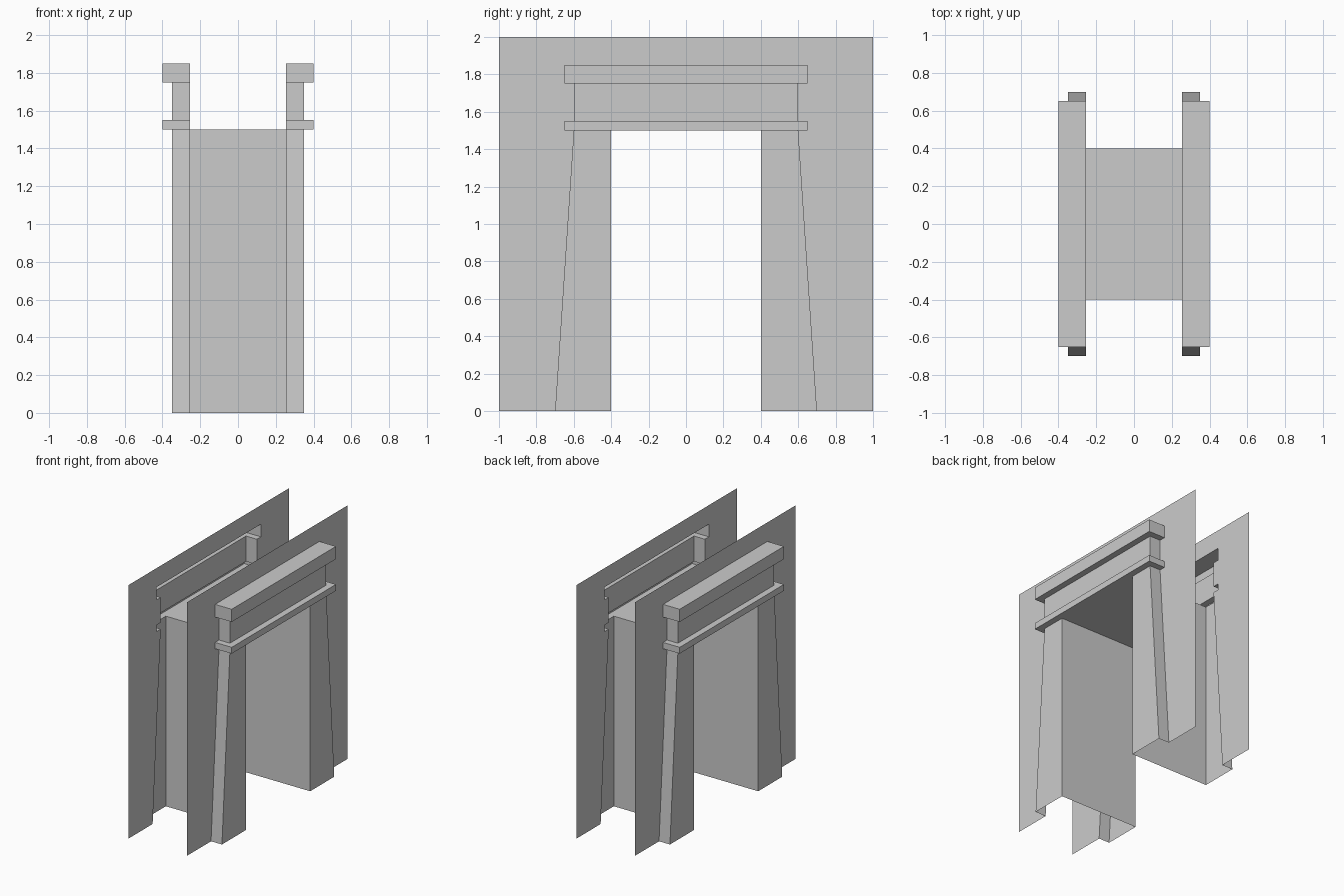
import bpy
import bmesh
from mathutils import Vector

if "Cube" in bpy.data.objects:
    bpy.data.objects.remove(bpy.data.objects["Cube"])

WALL, FACE, LEDGE = 0.255, 0.35, 0.40   # x depths: wall sheet, frame face, ledge face
HALF = 0.40                             # half width of the opening
# Frame outline (y, z) from centre top down to the foot, with the x depth of each edge
OUTLINE = [(0, 1.85), (0.65, 1.85), (0.65, 1.75), (0.6, 1.75), (0.6, 1.55),
           (0.65, 1.55), (0.65, 1.5), (0.6, 1.5), (0.7, 0)]
DEPTHS = [LEDGE, LEDGE, LEDGE, FACE, LEDGE, LEDGE, LEDGE, FACE]


def make_part(name, faces):
    """One quarter of the part from (points, facing) pairs, mirrored in x and y."""
    bm = bmesh.new()
    for pts, facing in faces:
        f = bm.faces.new([bm.verts.new(p) for p in pts])
        f.normal_update()
        if f.normal.dot(Vector(facing)) < 0:
            f.normal_flip()
    bmesh.ops.remove_doubles(bm, verts=bm.verts, dist=1e-4)
    mesh = bpy.data.meshes.new(name)
    bm.to_mesh(mesh)
    bm.free()
    ob = bpy.data.objects.new(name, mesh)
    bpy.context.collection.objects.link(ob)
    mod = ob.modifiers.new("Mirror", 'MIRROR')
    mod.use_axis = (True, True, False)
    return ob


def upright(x, yz):
    return [(x, y, z) for y, z in yz], (1, 0, 0)


def flat(z, x0, x1, y0, y1, up):
    return [(x0, y0, z), (x1, y0, z), (x1, y1, z), (x0, y1, z)], (0, 0, up)


def rect(y1, z0, z1):
    return [(0, z0), (y1, z0), (y1, z1), (0, z1)]


# Wall sheets, cut out behind the hollow frame
make_part("wall", [upright(WALL, [(1, 0), (1, 2), (0, 2)] + OUTLINE)])

# Sides of the frame standing out from the wall
sides = []
for (a, b), (c, d), depth in zip(OUTLINE, OUTLINE[1:], DEPTHS):
    sides.append(([(WALL, a, b), (depth, a, b), (depth, c, d), (WALL, c, d)],
                  (0, b - d, c - a)))
lintel, frieze, jamb = sides[:3], sides[3:4], sides[7:]

# Top lintel
make_part("lintel", lintel + [upright(LEDGE, rect(0.65, 1.75, 1.85)),
                              flat(1.75, FACE, LEDGE, 0, 0.6, -1)])
# Recessed frieze band
make_part("frieze", frieze + [upright(FACE, rect(0.6, 1.55, 1.75))])
# Lower ledge
make_part("ledge", sides[4:7] + [upright(LEDGE, rect(0.65, 1.5, 1.55)),
                                 flat(1.55, FACE, LEDGE, 0, 0.6, 1),
                                 flat(1.5, FACE, LEDGE, 0, 0.6, -1)])
# Tapered jambs
make_part("jambs", jamb + [upright(FACE, [(HALF, 0), (0.7, 0), (0.6, 1.5), (HALF, 1.5)])])
# Passage walls and ceiling
make_part("passage", [
    ([(0, HALF, 0), (FACE, HALF, 0), (FACE, HALF, 1.5), (0, HALF, 1.5)], (0, -1, 0)),
    flat(1.5, 0, FACE, 0, HALF, -1)])
